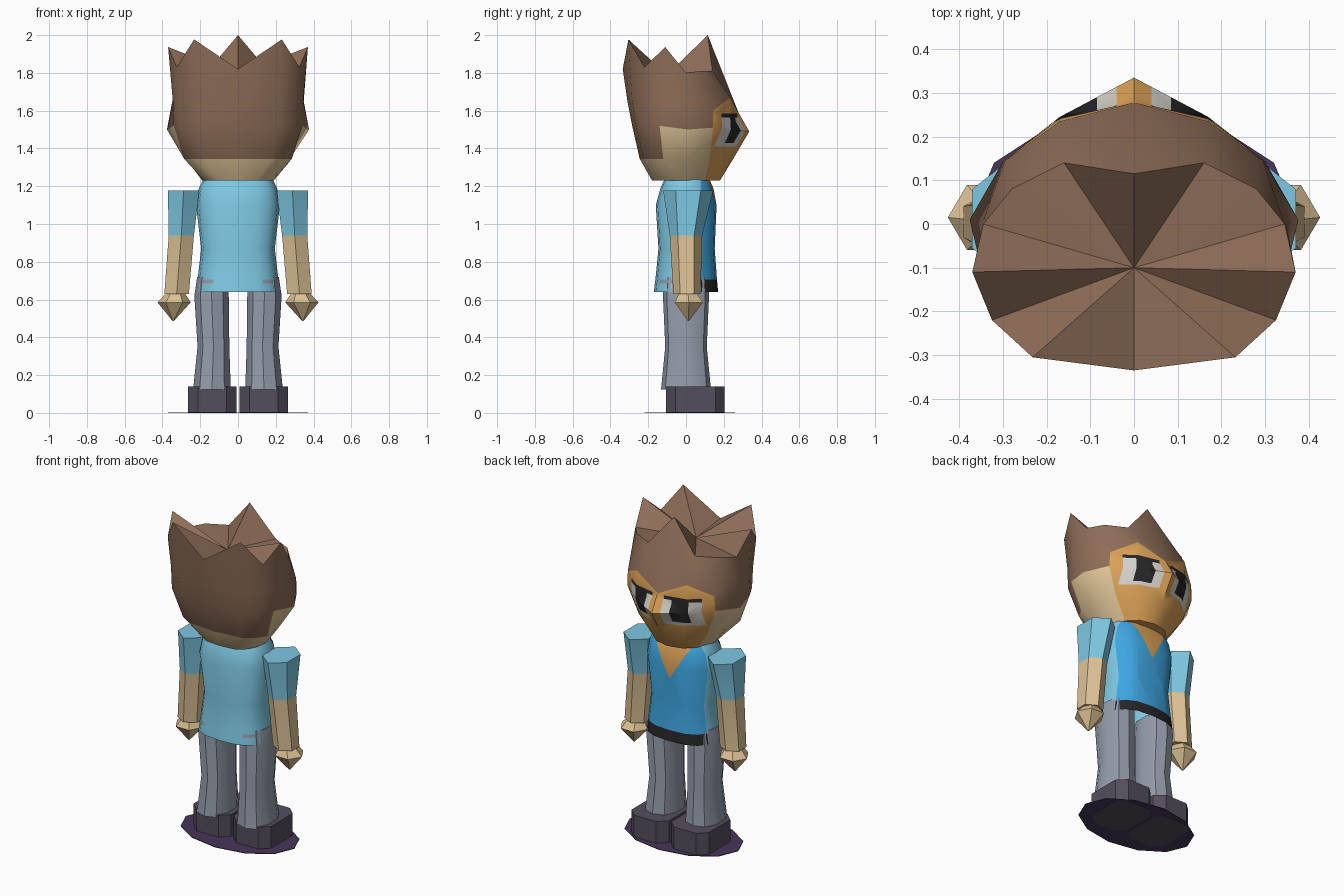
import bpy, bmesh, math
from mathutils import Vector

if "Cube" in bpy.data.objects:
    bpy.data.objects.remove(bpy.data.objects["Cube"])


def lin(c):
    c /= 255
    return c / 12.92 if c <= 0.04045 else ((c + 0.055) / 1.055) ** 2.4


def material(name, r, g, b):
    m = bpy.data.materials.new(name)
    m.diffuse_color = (lin(r), lin(g), lin(b), 1)
    m.use_nodes = True
    m.node_tree.nodes["Principled BSDF"].inputs["Base Color"].default_value = m.diffuse_color
    return m


MATS = {n: material(n, *c) for n, c in {
    "hair_brown": (143, 110, 88), "skin_tan": (222, 195, 150), "face_orange": (218, 160, 86),
    "shirt_light_blue": (126, 200, 226), "shirt_blue": (62, 166, 226), "trouser_grey": (148, 156, 170),
    "shoe_charcoal": (84, 78, 92), "black": (38, 38, 40), "eye_white": (214, 210, 204),
    "base_purple": (72, 54, 90)}.items()}


def loft(rings, paint=lambda r, c: 0, bottom=True, top=True):
    """Skin a stack of closed rings; paint(row, column) gives the material slot."""
    bm = bmesh.new()
    vs = [[bm.verts.new(p) for p in ring] for ring in rings]
    n = len(vs[0])
    for r in range(len(vs) - 1):
        for c in range(n):
            d = (c + 1) % n
            f = bm.faces.new((vs[r][c], vs[r][d], vs[r + 1][d], vs[r + 1][c]))
            f.material_index = paint(r, c)
    if bottom:
        bm.faces.new(vs[0]).material_index = paint(0, 0)
    if top:
        bm.faces.new(vs[-1]).material_index = paint(len(vs) - 2, 0)
    bmesh.ops.recalc_face_normals(bm, faces=bm.faces)
    return bm


def finish(bm, name, palette, angle=35):
    me = bpy.data.meshes.new(name)
    bm.to_mesh(me)
    bm.free()
    for p in palette:
        me.materials.append(MATS[p])
    ob = bpy.data.objects.new(name, me)
    bpy.context.collection.objects.link(ob)
    bpy.ops.object.select_all(action='DESELECT')
    ob.select_set(True)
    bpy.context.view_layer.objects.active = ob
    bpy.ops.object.shade_smooth_by_angle(angle=math.radians(angle))
    return ob


def cut(bm, co, no, keep):
    """Slice only the faces that pass keep(face centre, slot)."""
    fs = [f for f in bm.faces if keep(f.calc_center_median(), f.material_index)]
    geom = set(fs)
    for f in fs:
        geom.update(f.edges)
        geom.update(f.verts)
    bmesh.ops.bisect_plane(bm, geom=list(geom), dist=1e-5, plane_co=co, plane_no=no)


def oval(z, cx, cy, hx, hy, n, start=0.0, power=2.0):
    pts = []
    for i in range(n):
        a = math.radians(start) + i * math.tau / n
        c, s = math.cos(a), math.sin(a)
        pts.append((cx + hx * math.copysign(abs(c) ** (2 / power), c),
                    cy + hy * math.copysign(abs(s) ** (2 / power), s), z))
    return pts


# Head and hair: half rings from the nose side round to the back, mirrored in x
half_rows = [
    [(0, .18, 1.23), (.09, .16, 1.23), (.15, .1, 1.23), (.19, 0, 1.23),
     (.18, -.07, 1.23), (.15, -.13, 1.23), (.1, -.17, 1.23), (0, -.18, 1.23)],
    [(0, .25, 1.345), (.13, .21, 1.345), (.235, .125, 1.345), (.275, 0, 1.345),
     (.285, -.12, 1.345), (.25, -.18, 1.345), (.18, -.225, 1.345), (0, -.245, 1.345)],
    [(0, .335, 1.49), (.17, .245, 1.5), (.3, .143, 1.51), (.376, .01, 1.5),
     (.34, -.14, 1.52), (.3, -.215, 1.52), (.21, -.265, 1.52), (0, -.285, 1.52)],
    [(0, .278, 1.59), (.17, .235, 1.67), (.295, .145, 1.6), (.348, 0, 1.65),
     (.345, -.12, 1.65), (.31, -.21, 1.65), (.215, -.285, 1.65), (0, -.31, 1.65)],
    [(0, .115, 2.0), (.16, .14, 1.81), (.28, .08, 1.81), (.345, 0, 1.8),
     (.37, -.11, 1.937), (.325, -.22, 1.83), (.232, -.305, 1.977), (0, -.335, 1.82)]]


def head_paint(r, c):
    s = min(c, 13 - c)
    if s < 2 and r < 3:
        return 2
    if r == 0 or (r == 1 and s < 4):
        return 1
    return 0


rings = [row + [(-x, y, z) for x, y, z in row[-2:0:-1]] for row in half_rows]
head = loft(rings, head_paint, top=False)
rim = [e for e in head.edges if e.is_boundary]
centre = head.verts.new((0, -.1, 1.79))
for e in rim:
    head.faces.new((e.verts[0], e.verts[1], centre))
bmesh.ops.recalc_face_normals(head, faces=head.faces)
bmesh.ops.triangulate(head, faces=[f for f in head.faces if f.material_index == 2])

# Eyes: cut into the face, then coloured by position
on_face = lambda p, m: m == 2 and p.z > 1.3
for z in (1.41, 1.43, 1.565, 1.585):
    cut(head, (0, 0, z), (0, 0, 1), on_face)
in_band = lambda p, m: m == 2 and 1.41 < p.z < 1.585
for x in (.04, .085, .18, .24):
    for s in (-1, 1):
        cut(head, (s * x, 0, 0), (1, 0, 0), in_band)
for f in head.faces:
    p = f.calc_center_median()
    x = abs(p.x)
    if f.material_index == 2 and .04 < x < .24 and 1.41 < p.z < 1.585:
        if p.z > 1.565:
            f.material_index = 3
        elif .085 < x < .18 and p.z > 1.43:
            f.material_index = 3
        else:
            f.material_index = 4
finish(head, "head", ["hair_brown", "skin_tan", "face_orange", "black", "eye_white"], 40)

# Torso: open-bottomed shirt with blue front panel, V neck, belt and hip notches
body = [(.64, .222, -.17, .17), (.685, .217, -.165, .166), (.705, .214, -.162, .164),
        (.87, .195, -.146, .152), (1.1, .222, -.16, .162), (1.19, .207, -.135, .145),
        (1.235, .185, -.115, .125)]
torso = loft([oval(z, 0, (a + b) / 2, hx, (b - a) / 2, 16, 0, 2.6) for z, hx, a, b in body], bottom=False)
side = lambda p, m: p.z < 1.234
cut(torso, (0, .08, 0), (0, 1, 0), side)
hip = lambda p, m: .685 < p.z < .705
for s in (-1, 1):
    cut(torso, (s * .13, 0, 0), (1, 0, 0), hip)
    cut(torso, (0, 0, 1.02), (s, 0, -.58), lambda p, m: p.y > .08 and p.z > .9)
for f in torso.faces:
    p = f.calc_center_median()
    if p.z < .705 and p.y > .08:
        f.material_index = 3
    elif .685 < p.z < .705 and abs(p.x) > .13:
        f.material_index = 4
    elif p.y > .08:
        f.material_index = 2 if abs(p.x) < (p.z - 1.02) * .58 else 1
finish(torso, "torso", ["shirt_light_blue", "shirt_blue", "face_orange", "black", "trouser_grey"])

for s, tag in ((-1, "left"), (1, "right")):
    # Arm: six-sided sleeve and forearm
    arm_rows = [(.63, .325, .005, .075, .072), (.94, .3, 0, .077, .086), (1.178, .288, .012, .096, .133)]
    arm = loft([oval(z, s * cx, cy, hx, hy, 6, 30) for z, cx, cy, hx, hy in arm_rows], lambda r, c: r)
    finish(arm, tag + "_arm", ["skin_tan", "shirt_light_blue"])

    # Hand: pointed diamond
    hand = loft([oval(.487, s * .343, .013, .004, .004, 6), oval(.585, s * .338, .015, .088, .086, 6),
                 oval(.64, s * .33, .01, .045, .05, 6)])
    finish(hand, tag + "_hand", ["skin_tan"])

    # Leg: slightly flared trouser
    leg_rows = [(.125, .138, .104, .132), (.35, .13, .088, .11), (.62, .14, .095, .122), (.72, .135, .085, .115)]
    leg = loft([oval(z, s * cx, 0, hx, hy, 10, 18, 2.3) for z, cx, hx, hy in leg_rows])
    finish(leg, tag + "_leg", ["trouser_grey"])

    # Shoe: box with chamfered corners
    outline = []
    for sx, sy in ((1, 1), (-1, 1), (-1, -1), (1, -1)):
        corner = [(sx * .128, sy * .105), (sx * .075, sy * .155)]
        outline += corner if sx * sy > 0 else corner[::-1]
    shoe = loft([[(s * .136 + x, .05 + y, z) for x, y in outline] for z in (0, .14)])
    finish(shoe, tag + "_shoe", ["shoe_charcoal"], 30)

# Ground disc under the feet
disc = loft([oval(z, 0, .02, .37, .24, 12) for z in (.002, .006)])
finish(disc, "base_disc", ["base_purple"], 30)
